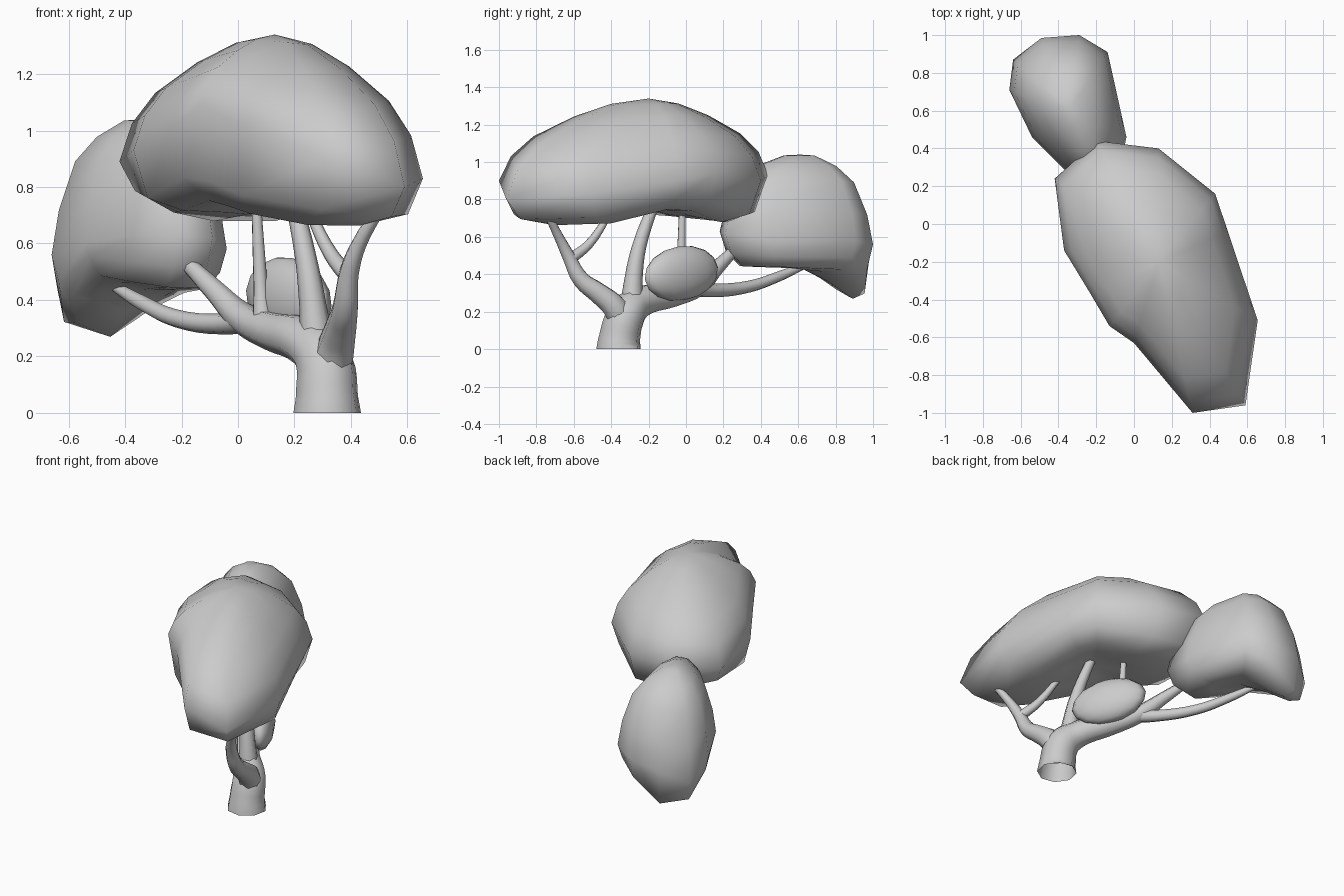
import bpy, math
from mathutils import Vector

cube = bpy.data.objects.get("Cube")
if cube:
    bpy.data.objects.remove(cube, do_unlink=True)

grey = bpy.data.materials.new("plain grey")
grey.use_nodes = True
grey.diffuse_color = (0.6, 0.6, 0.6, 1)
grey.node_tree.nodes["Principled BSDF"].inputs["Base Color"].default_value = (0.6, 0.6, 0.6, 1)


def finish(obj, angle):
    bpy.ops.object.select_all(action="DESELECT")
    obj.select_set(True)
    bpy.context.view_layer.objects.active = obj
    if obj.type == "CURVE":
        bpy.ops.object.convert(target="MESH")
    bpy.ops.object.shade_smooth_by_angle(angle=math.radians(angle))
    return bpy.context.object


def bump(x, y, cx, cy, width):
    return math.exp(-((x - cx) ** 2 + (y - cy) ** 2) / width ** 2)


def canopy(name, rim, centre, under, over, low, high, sag):
    """Loft a rim of 3D points inwards, down to the underside and up to the crown.
    Rings are (scale, height fraction from the rim towards the low or high point)."""
    c = Vector(centre)
    n = len(rim)
    rings = [(s, f, low) for s, f in under] + [(s, f, high) for s, f in over]

    def point(p, z, target):
        return (p.x, p.y, z + (sag(p.x, p.y) if target == low else 0))

    verts = [point(c, low, low)]
    for scale, f, target in rings:
        for x, y, z in rim:
            p = c + (Vector((x, y)) - c) * scale
            verts.append(point(p, z + (target - z) * f, target))
    verts.append(point(c, high, high))
    last = len(verts) - 1
    faces = []
    for i in range(n):
        j = (i + 1) % n
        faces.append((0, 1 + j, 1 + i))
        for r in range(len(rings) - 1):
            a, b = 1 + r * n, 1 + (r + 1) * n
            faces.append((a + i, a + j, b + j, b + i))
        faces.append((last - n + i, last - n + j, last))
    mesh = bpy.data.meshes.new(name)
    mesh.from_pydata(verts, [], faces)
    mesh.materials.append(grey)
    obj = bpy.data.objects.new(name, mesh)
    bpy.context.collection.objects.link(obj)
    finish(obj, 80)


def branch(name, points):
    """Open tapered tube through (x, y, z, radius) points."""
    curve = bpy.data.curves.new(name, "CURVE")
    curve.dimensions = "3D"
    curve.bevel_depth = 1
    curve.bevel_resolution = 2
    curve.resolution_u = 4
    spline = curve.splines.new("BEZIER")
    spline.bezier_points.add(len(points) - 1)
    for bp, (x, y, z, r) in zip(spline.bezier_points, points):
        bp.co = (x, y, z)
        bp.radius = r
        bp.handle_left_type = bp.handle_right_type = "AUTO"
    curve.materials.append(grey)
    obj = bpy.data.objects.new(name, curve)
    bpy.context.collection.objects.link(obj)
    return finish(obj, 60)


def large_sag(x, y):
    # cross-wise arch, and a raised back corner
    t = .49 * (x - .17) - .87 * (y + .16)
    return .085 * math.exp(-(t / .24) ** 2) + .07 * bump(x, y, -.35, .17, .2)


def small_sag(x, y):
    # lobe hanging at the back corner, and a raised outer flank
    return -.18 * bump(x, y, -.5, .92, .2) + .05 * bump(x, y, -.52, .48, .2)


canopy("large_canopy",
       [(-.42, .24, .89), (-.37, -.14, .93), (-.23, -.37, 1.02), (-.13, -.54, 1.09),
        (0, -.63, 1.03), (.31, -1, .9), (.59, -.96, .8), (.655, -.51, .83),
        (.497, -.04, .9), (.43, .16, .94), (.13, .40, .9), (-.20, .44, .93)],
       (.13, -.2),
       [(.3, 1), (.65, .98), (.9, .75)],
       [(1, 0), (.92, .3), (.77, .54), (.5, .78), (.25, .935)],
       .66, 1.34, large_sag)

canopy("small_canopy",
       [(-.66, .71, .56), (-.54, .46, .6), (-.37, .29, .63), (-.22, .18, .63),
        (-.09, .21, .62), (-.04, .46, .58), (-.14, .91, .58), (-.29, 1, .56),
        (-.49, .985, .52), (-.64, .87, .44)],
       (-.34, .61),
       [(.4, 1), (.75, .94), (.92, .56)],
       [(1, 0), (.92, .33), (.74, .69), (.5, .87), (.2, .99)],
       .43, 1.04, small_sag)

# Little bush among the branches, long on the diagonal
bpy.ops.mesh.primitive_uv_sphere_add(segments=12, ring_count=8, radius=1, location=(.18, -.025, .405))
bush = bpy.context.object
bush.name = "small_bush"
bush.scale = (.09, .238, .145)
bush.rotation_euler = (math.radians(8), 0, math.radians(34))
bush.data.materials.append(grey)
finish(bush, 80)

# Trunk, its base levelled on the ground
trunk = branch("trunk", [(.316, -.36, 0, .122), (.315, -.355, .06, .112), (.305, -.32, .18, .105),
                         (.24, -.25, .25, .085), (.12, -.08, .29, .07), (.01, .07, .34, .055),
                         (-.08, .16, .43, .04), (-.18, .26, .53, .028)])
for v in trunk.data.vertices:
    if v.co.z < .013:
        v.co.z = 0

# Branches
branch("rear_branch", [(.05, .02, .33, .045), (-.06, .15, .315, .037), (-.22, .34, .335, .032),
                       (-.34, .5, .39, .028), (-.44, .64, .45, .018)])
branch("thin_branch", [(.09, -.05, .3, .04), (.08, -.03, .45, .026), (.065, -.02, .74, .018)])
branch("middle_branch", [(.3, -.31, .12, .06), (.28, -.29, .24, .062), (.265, -.28, .38, .048),
                         (.24, -.25, .55, .038), (.19, -.17, .78, .028)])
branch("front_branch", [(.32, -.33, .1, .07), (.345, -.38, .22, .07), (.365, -.47, .3, .058),
                        (.38, -.56, .37, .048), (.395, -.63, .5, .036), (.43, -.68, .6, .027),
                        (.5, -.74, .72, .02)])
branch("front_side_branch", [(.395, -.62, .48, .032), (.33, -.52, .56, .026), (.25, -.41, .72, .018)])
